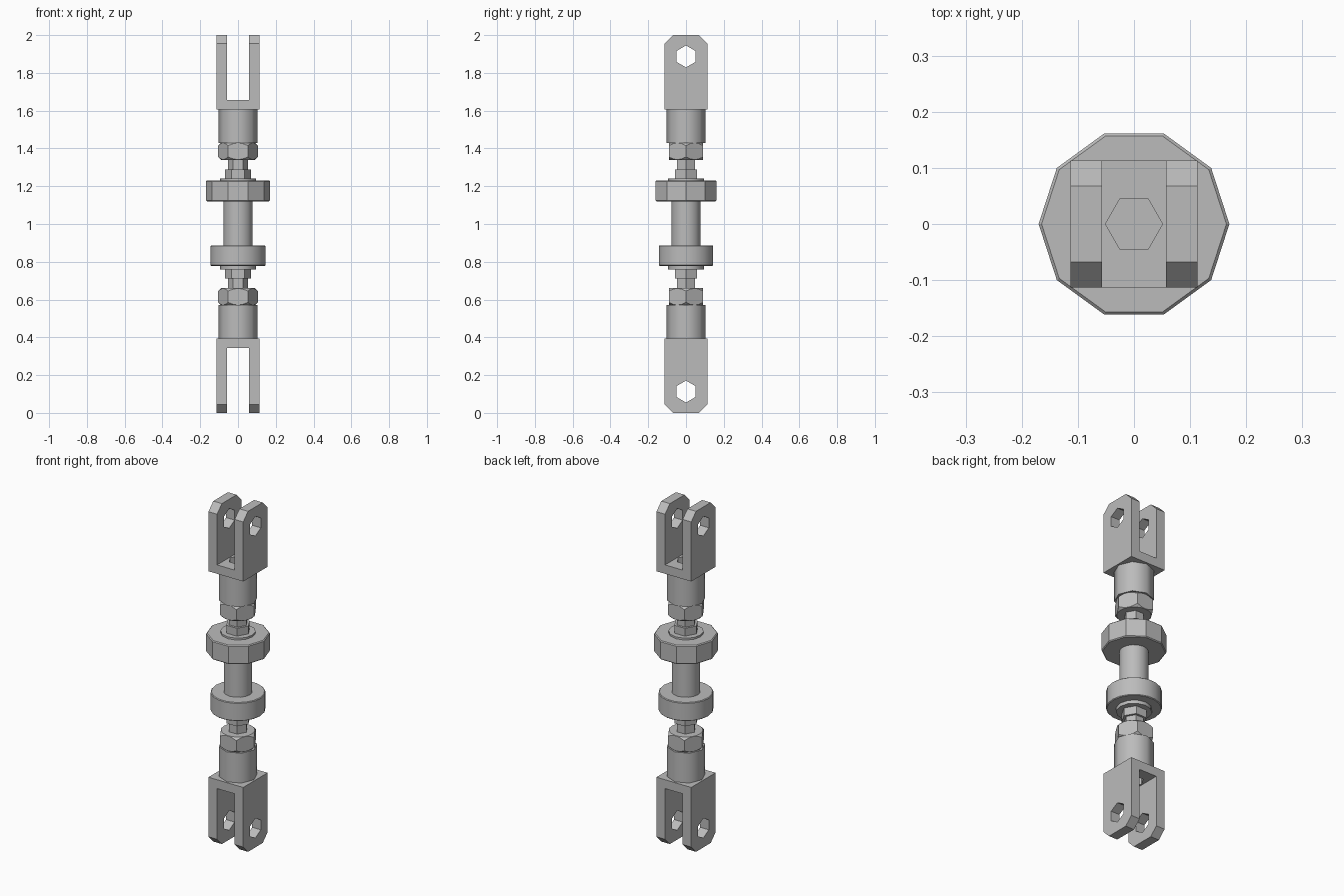
import bpy, bmesh
from math import cos, sin, pi, radians
from mathutils import Vector

if "Cube" in bpy.data.objects:
    bpy.data.objects.remove(bpy.data.objects["Cube"], do_unlink=True)

steel = bpy.data.materials.new("grey steel")
steel.use_nodes = True
steel.diffuse_color = (0.5, 0.5, 0.5, 1)
steel.node_tree.nodes["Principled BSDF"].inputs["Base Color"].default_value = (0.5, 0.5, 0.5, 1)


def extrude(name, points, move, chamfer=0):
    """Solid made by pushing a flat outline along a vector."""
    bm = bmesh.new()
    base = bm.faces.new([bm.verts.new(p) for p in points])
    top = bmesh.ops.extrude_face_region(bm, geom=[base], use_keep_orig=True)["geom"]
    cap = [g for g in top if isinstance(g, bmesh.types.BMFace)][0]
    bmesh.ops.translate(bm, verts=cap.verts[:], vec=move)
    if chamfer:
        rims = list(base.edges) + list(cap.edges)
        bmesh.ops.bevel(bm, geom=rims, offset=chamfer, segments=1, affect="EDGES")
    bmesh.ops.recalc_face_normals(bm, faces=bm.faces[:])
    mesh = bpy.data.meshes.new(name)
    bm.to_mesh(mesh)
    bm.free()
    mesh.materials.append(steel)
    obj = bpy.data.objects.new(name, mesh)
    bpy.context.collection.objects.link(obj)
    return obj


def prism(name, sides, radius, z0, z1, chamfer=0):
    ring = [(radius * cos(2 * pi * i / sides), radius * sin(2 * pi * i / sides), z0)
            for i in range(sides)]
    return extrude(name, ring, Vector((0, 0, z1 - z0)), chamfer)


def combine(obj, cutter, operation):
    mod = obj.modifiers.new("cut", "BOOLEAN")
    mod.operation, mod.solver, mod.object = operation, "EXACT", cutter
    activate(obj)
    bpy.ops.object.modifier_apply(modifier=mod.name)
    bpy.data.objects.remove(cutter, do_unlink=True)


def activate(obj):
    bpy.ops.object.select_all(action="DESELECT")
    obj.select_set(True)
    bpy.context.view_layer.objects.active = obj


def smooth(obj, angle):
    activate(obj)
    bpy.ops.object.shade_smooth_by_angle(angle=radians(angle))


def build_end(label, s):
    """One end of the linkage; s = 1 points up, s = -1 points down."""
    def at(z):
        return 1 + s * (z - 1)

    # Fork with clipped corners, a slot, a pin hole and a rod bore
    w, c = 0.113, 0.045
    outline = [(-w, 1.605), (w, 1.605), (w, 2 - c), (w - c, 2), (c - w, 2), (-w, 2 - c)]
    fork = extrude(label + "_fork", [(-w, y, at(z)) for y, z in outline], Vector((2 * w, 0, 0)))
    slot = [(-0.057, -0.2, at(1.657)), (0.057, -0.2, at(1.657)),
            (0.057, -0.2, at(2.1)), (-0.057, -0.2, at(2.1))]
    combine(fork, extrude("slot_cutter", slot, Vector((0, 0.4, 0))), "DIFFERENCE")
    pin = [(-0.2, 0.058 * sin(i * pi / 3), at(1.887) + 0.058 * cos(i * pi / 3)) for i in range(6)]
    combine(fork, extrude("pin_cutter", pin, Vector((0.4, 0, 0))), "DIFFERENCE")
    combine(fork, prism("bore_cutter", 6, 0.051, at(1.55), at(1.7)), "DIFFERENCE")

    # Fork shank
    smooth(prism(label + "_shank", 8, 0.104, at(1.43), at(1.605)), 50)

    # Lock nut with turned corners
    nut = prism(label + "_lock_nut", 6, 0.105, at(1.34), at(1.43))
    combine(nut, prism("nut_turning", 24, 0.105, at(1.34), at(1.43), 0.015), "INTERSECT")

    # Threaded rod, small nut and washer
    prism(label + "_rod", 6, 0.054, at(1.2), at(1.45))
    prism(label + "_small_nut", 6, 0.068, at(1.24), at(1.288))
    smooth(prism(label + "_washer", 12, 0.094, at(1.2), at(1.242)), 40)


build_end("upper", 1)
build_end("lower", -1)

# Middle body: ten-sided flange, sleeve and round collar
prism("flange", 10, 0.17, 1.12, 1.231, 0.005)
smooth(prism("sleeve", 16, 0.077, 0.85, 1.15), 40)
smooth(prism("collar", 18, 0.146, 0.778, 0.887, 0.004), 40)
